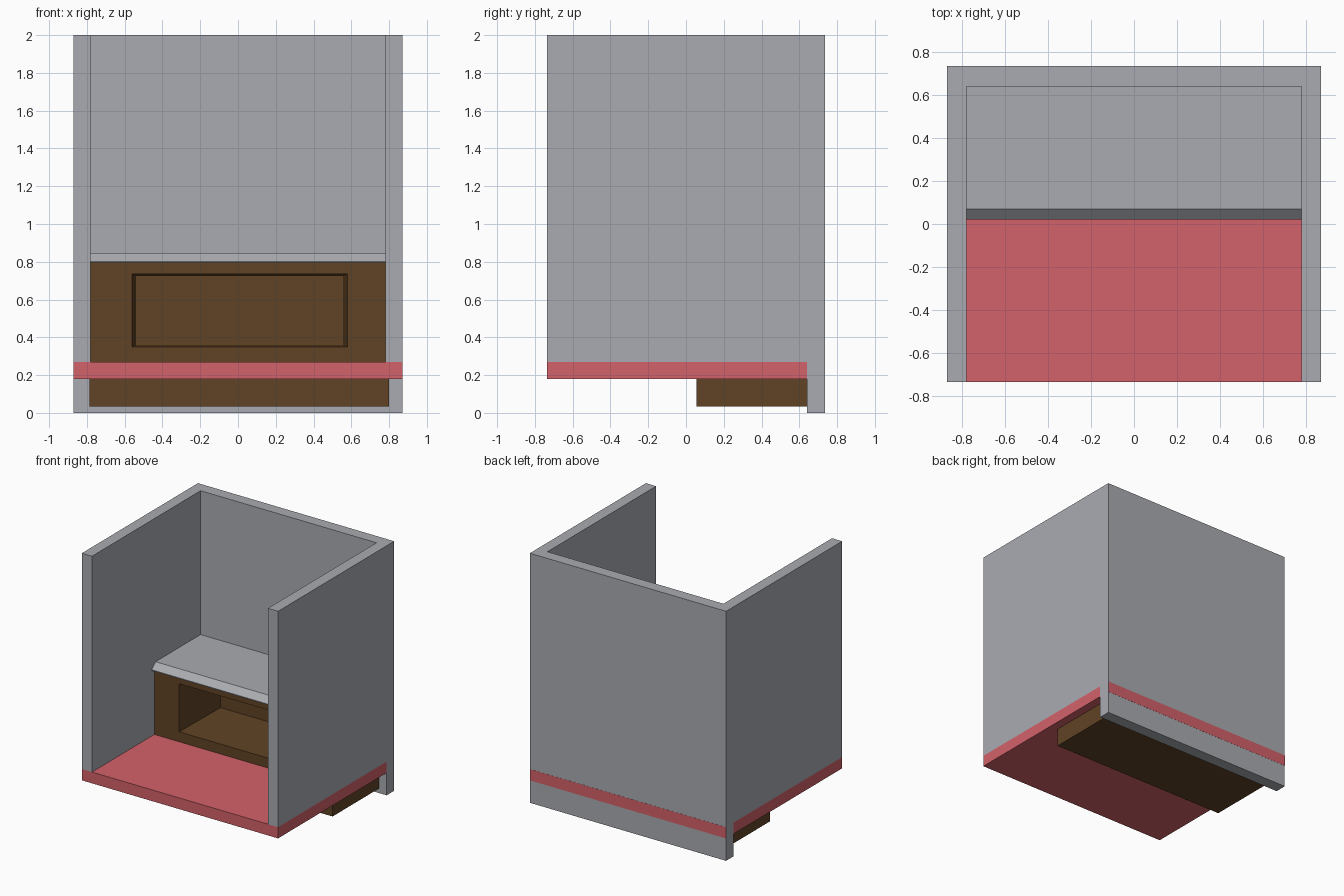
import bpy, bmesh

if "Cube" in bpy.data.objects:
    bpy.data.objects.remove(bpy.data.objects["Cube"])


def material(name, rgb):
    m = bpy.data.materials.new(name)
    m.diffuse_color = (*rgb, 1.0)
    m.use_nodes = True
    m.node_tree.nodes["Principled BSDF"].inputs["Base Color"].default_value = m.diffuse_color
    return m


GREY = material("grey panel", (0.40, 0.41, 0.44))
RED = material("red floor", (0.65, 0.122, 0.144))
BROWN = material("brown wood", (0.117, 0.056, 0.018))


def finish(name, bm, mat):
    bmesh.ops.recalc_face_normals(bm, faces=bm.faces[:])
    me = bpy.data.meshes.new(name)
    bm.to_mesh(me)
    bm.free()
    me.materials.append(mat)
    ob = bpy.data.objects.new(name, me)
    bpy.context.collection.objects.link(ob)
    return ob


def box_bm(x, y, z):
    bm = bmesh.new()
    bmesh.ops.create_cube(bm, size=1)
    for v in bm.verts:
        v.co = [r[0] if c < 0 else r[1] for c, r in zip(v.co, (x, y, z))]
    return bm


def box(name, x, y, z, mat):
    return finish(name, box_bm(x, y, z), mat)


W, D, IN = 0.87, 0.735, 0.78      # half width, half depth, inner half width
BACK = 0.64                       # inner face of the back panel

# enclosure: side walls, back panel, floor slab
for name, s in (("left_wall", -1), ("right_wall", 1)):
    box(name, sorted((s * IN, s * W)), (-D, BACK), (0.27, 2.0), GREY)
box("back_panel", (-W, W), (BACK, D), (0.0, 2.0), GREY)
box("floor", (-W, W), (-D, BACK), (0.18, 0.27), RED)
# floor edge showing on the back panel
box("floor_back_edge", (-W, W), (D - 0.001, D + 0.001), (0.18, 0.27), RED)

# bench base, passing down through the floor, with a tapered recess in front
bm = box_bm((-0.785, 0.80), (0.055, BACK), (0.035, 0.80))
front = min(bm.faces, key=lambda f: f.calc_center_median().y)
bmesh.ops.inset_region(bm, faces=[front], thickness=0.1)


def fit(face, x, y, z):
    c = face.calc_center_median()
    for v in face.verts:
        v.co = (x[v.co.x > c.x], y, z[v.co.z > c.z])


fit(front, (-0.56, 0.58), 0.055, (0.35, 0.735))
inner = bmesh.ops.extrude_discrete_faces(bm, faces=[front])["faces"][0]
fit(inner, (-0.54, 0.555), 0.55, (0.36, 0.725))
finish("bench_base", bm, BROWN)

# bench seat with a chamfered front edge
profile = [(0.055, 0.795), (0.02, 0.795), (0.02, 0.802), (0.07, 0.847),
           (BACK, 0.847), (BACK, 0.795)]
bm = bmesh.new()
f = bm.faces.new([bm.verts.new((-IN, y, z)) for y, z in profile])
ext = bmesh.ops.extrude_face_region(bm, geom=[f])["geom"]
bmesh.ops.translate(bm, vec=(2 * IN, 0, 0),
                    verts=[g for g in ext if isinstance(g, bmesh.types.BMVert)])
finish("bench_seat", bm, GREY)
